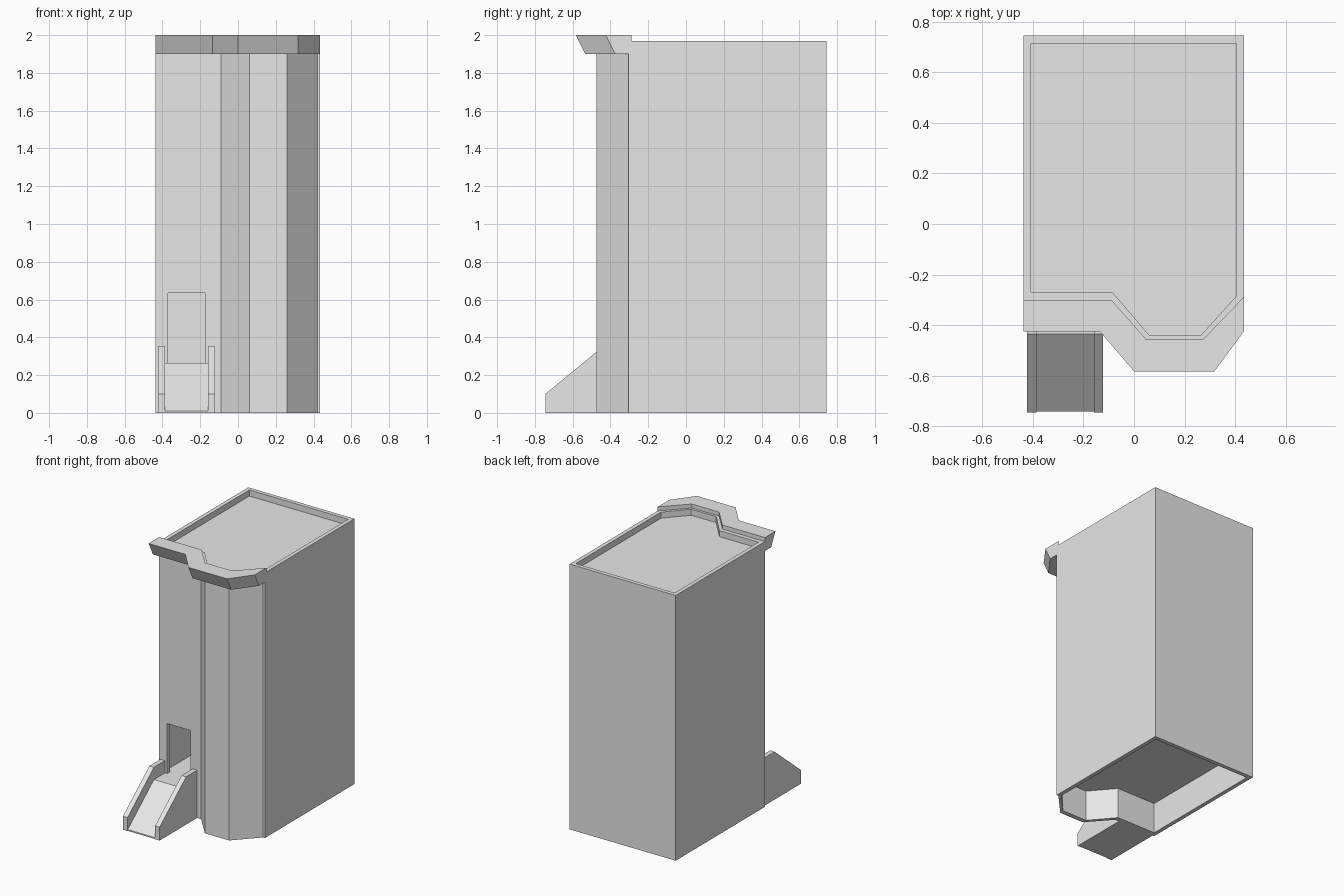
import bpy, bmesh

default = bpy.data.objects.get("Cube")
if default:
    bpy.data.objects.remove(default, do_unlink=True)

grey = bpy.data.materials.new("light grey")
grey.use_nodes = True
grey.diffuse_color = (0.8, 0.8, 0.8, 1)
grey.node_tree.nodes["Principled BSDF"].inputs["Base Color"].default_value = (0.8, 0.8, 0.8, 1)


def loft(name, lower, upper):
    """Closed flat-sided solid between two matching loops of 3D points."""
    bm = bmesh.new()
    a = [bm.verts.new(p) for p in lower]
    b = [bm.verts.new(p) for p in upper]
    n = len(a)
    bm.faces.new(a)
    bm.faces.new(b)
    for i in range(n):
        j = (i + 1) % n
        bm.faces.new((a[i], a[j], b[j], b[i]))
    bmesh.ops.recalc_face_normals(bm, faces=bm.faces)
    mesh = bpy.data.meshes.new(name)
    bm.to_mesh(mesh)
    bm.free()
    mesh.materials.append(grey)
    obj = bpy.data.objects.new(name, mesh)
    bpy.context.collection.objects.link(obj)
    return obj


def upright(name, outline, z0, z1):
    return loft(name, [(x, y, z0) for x, y in outline], [(x, y, z1) for x, y in outline])


def sideways(name, profile, x0, x1):
    return loft(name, [(x0, y, z) for y, z in profile], [(x1, y, z) for y, z in profile])


def cut(target, cutter):
    cutter.hide_render = True
    mod = target.modifiers.new("cut", "BOOLEAN")
    mod.operation = "DIFFERENCE"
    mod.solver = "EXACT"
    mod.object = cutter
    bpy.context.view_layer.objects.active = target
    bpy.ops.object.modifier_apply(modifier=mod.name)
    bpy.data.objects.remove(cutter, do_unlink=True)


# Tower body with an angled bay on the front
outer = [(-0.437, -0.305), (-0.09, -0.305), (0.06, -0.475), (0.26, -0.475),
         (0.42, -0.305), (0.435, -0.305), (0.435, 0.745), (-0.437, 0.745)]
inner = [(-0.407, -0.27), (-0.085, -0.27), (0.06, -0.44), (0.265, -0.44),
         (0.405, -0.285), (0.405, 0.715), (-0.407, 0.715)]
body = upright("tower_body", outer, 0, 1.97)

# Hollow base, inner room and sunken roof, then the doorway
for label, z0, z1 in (("base", -0.1, 0.23), ("room", 0.262, 1.89), ("roof", 1.925, 2.1)):
    cut(body, upright(label + "_cutter", inner, z0, z1))
door = [(-0.37, -0.4), (-0.175, -0.4), (-0.175, -0.2), (-0.37, -0.2)]
cut(body, upright("door_cutter", door, 0.262, 0.635))

# Cornice following the front wall, its face leaning outwards
front = [(-0.437, -0.425), (-0.135, -0.425), (0, -0.583), (0.318, -0.583), (0.435, -0.425)]
back = [(0.435, -0.288), (0.272, -0.458), (0.05, -0.458), (-0.088, -0.302), (-0.437, -0.302)]
loft("cornice",
     [(x, y + 0.05, 1.9) for x, y in front] + [(x, y, 1.9) for x, y in back],
     [(x, y, 2.0) for x, y in front + back])

# Entrance ramp and its two side walls
sideways("entrance_ramp", [(-0.742, 0), (-0.742, 0.01), (-0.435, 0.264), (-0.29, 0.264), (-0.29, 0)],
         -0.386, -0.159)
rail = [(-0.745, 0), (-0.745, 0.1), (-0.435, 0.355), (-0.303, 0.355), (-0.303, 0)]
for side, x0, x1 in (("right", -0.424, -0.386), ("left", -0.159, -0.122)):
    sideways(side + "_ramp_wall", rail, x0, x1)
